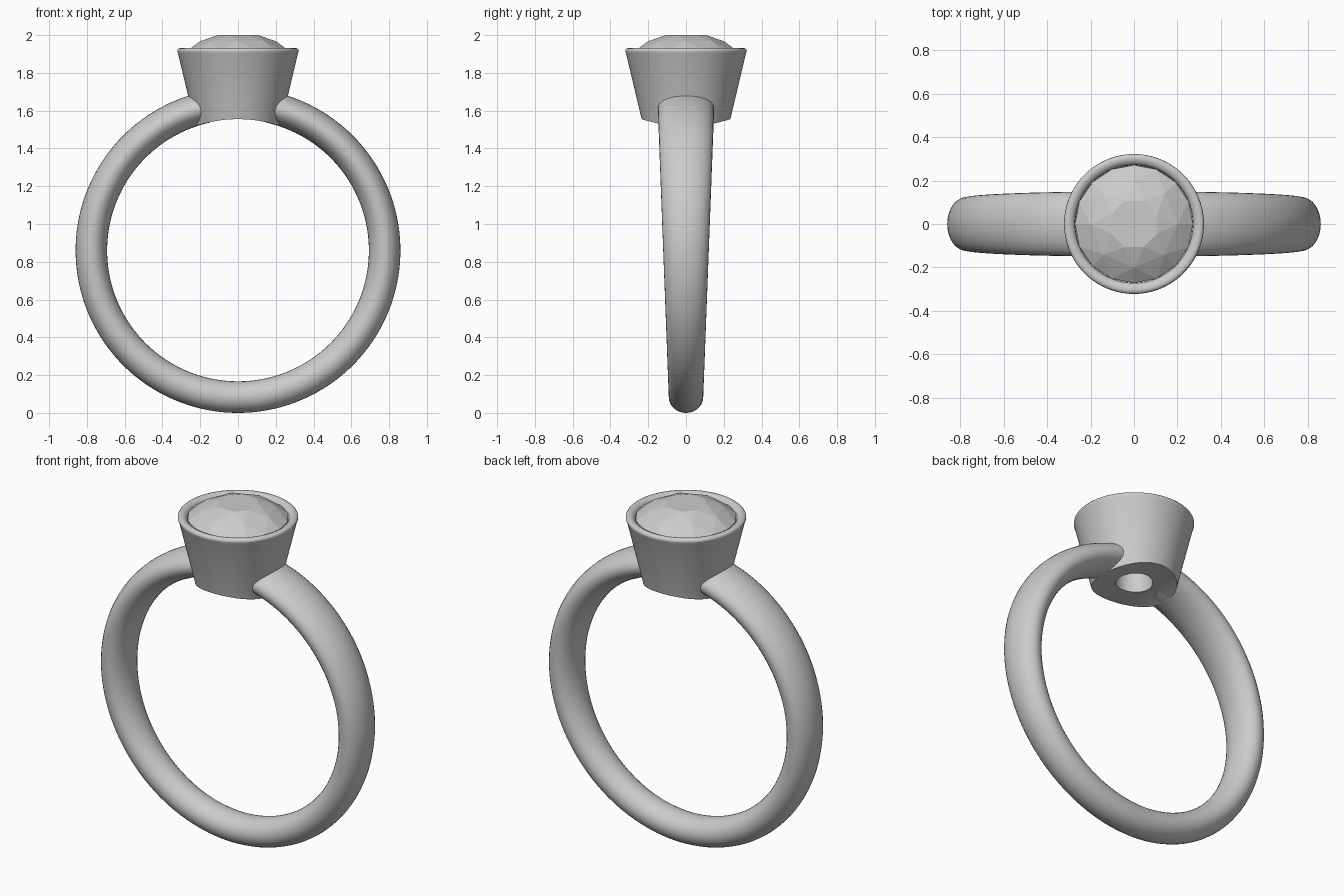
import bpy, bmesh, math
from math import sin, cos, pi, radians

if "Cube" in bpy.data.objects:
    bpy.data.objects.remove(bpy.data.objects["Cube"])

CZ, R_IN, R_OUT = 0.86, 0.693, 0.86   # finger hole centre and band radii


def make(name, verts, faces):
    me = bpy.data.meshes.new(name)
    me.from_pydata(verts, [], faces)
    bm = bmesh.new()
    bm.from_mesh(me)
    bmesh.ops.recalc_face_normals(bm, faces=bm.faces)
    bm.to_mesh(me)
    bm.free()
    ob = bpy.data.objects.new(name, me)
    bpy.context.collection.objects.link(ob)
    return ob


def activate(ob):
    bpy.ops.object.select_all(action='DESELECT')
    ob.select_set(True)
    bpy.context.view_layer.objects.active = ob


def smooth(ob, angle=35):
    activate(ob)
    bpy.ops.object.shade_smooth_by_angle(angle=radians(angle))


def ring(r, z, n, offset=0.0):
    return [(r * cos(2 * pi * (i + offset) / n), r * sin(2 * pi * (i + offset) / n), z)
            for i in range(n)]


# Band: oval section swept round the finger, widening towards the top
N, M = 128, 32
start = radians(12.5)
mid, half = (R_IN + R_OUT) / 2, (R_OUT - R_IN) / 2
verts, faces = [], []
for i in range(N + 1):
    a = start + (2 * pi - 2 * start) * i / N
    w = 0.088 + 0.038 * (CZ + mid * cos(a))
    for j in range(M):
        t = 2 * pi * j / M
        r = mid + half * cos(t)
        verts.append((r * sin(a), w * sin(t), CZ + r * cos(a)))
for i in range(N):
    for j in range(M):
        k = (j + 1) % M
        faces.append((i * M + j, i * M + k, (i + 1) * M + k, (i + 1) * M + j))
faces += [tuple(range(M)), tuple(range(N * M, (N + 1) * M))]
smooth(make("band", verts, faces))

# Bezel: lathed tapered cup with a rounded lip and a bored base
profile = [(0.100, 1.48), (0.217, 1.48), (0.318, 1.905), (0.322, 1.913), (0.321, 1.922),
           (0.315, 1.929), (0.305, 1.932), (0.293, 1.930), (0.281, 1.924),
           (0.272, 1.912), (0.270, 1.88), (0.100, 1.71)]
S, P = 96, len(profile)
verts = [v for r, z in profile for v in ring(r, z, S)]
faces = [(p * S + s, p * S + (s + 1) % S, (p + 1) % P * S + (s + 1) % S, (p + 1) % P * S + s)
         for p in range(P) for s in range(S)]
bezel = make("bezel", verts, faces)

# Finger-shaped cutter hollows the underside of the bezel
bpy.ops.mesh.primitive_cylinder_add(vertices=192, radius=R_IN + 0.002, depth=1,
                                    location=(0, 0, CZ), rotation=(pi / 2, 0, 0))
cutter = bpy.context.object
cutter.name = "finger_cutter"
mod = bezel.modifiers.new("finger", 'BOOLEAN')
mod.operation, mod.solver, mod.object = 'DIFFERENCE', 'EXACT', cutter
activate(bezel)
bpy.ops.object.modifier_apply(modifier=mod.name)
bpy.data.objects.remove(cutter)
smooth(bezel)

# Gem: faceted brilliant from the hull of its corner rings
bm = bmesh.new()
corners = (ring(0.115, 2.0, 8, 0.5) + ring(0.2, 1.968, 8) + ring(0.272, 1.915, 16)
           + ring(0.272, 1.9, 16) + ring(0.14, 1.762, 8, 0.5) + [(0, 0, 1.64)])
for c in corners:
    bm.verts.new(c)
bmesh.ops.convex_hull(bm, input=bm.verts)
bmesh.ops.dissolve_limit(bm, angle_limit=radians(1), verts=bm.verts, edges=bm.edges)
bmesh.ops.recalc_face_normals(bm, faces=bm.faces)
me = bpy.data.meshes.new("gem")
bm.to_mesh(me)
bm.free()
bpy.context.collection.objects.link(bpy.data.objects.new("gem", me))
